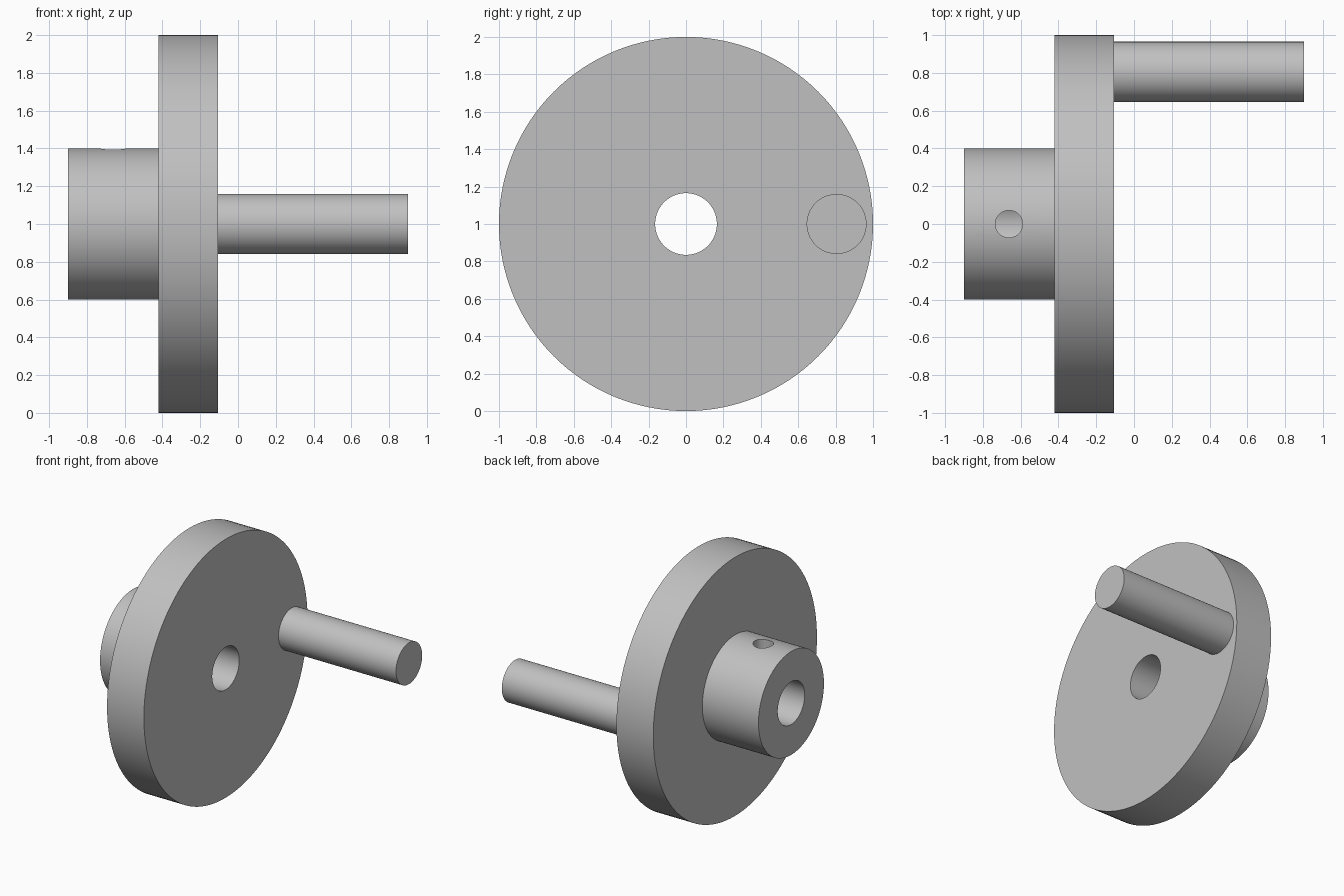
import bpy, bmesh, math
from mathutils import Matrix, Vector

cube = bpy.data.objects.get("Cube")
if cube:
    bpy.data.objects.remove(cube, do_unlink=True)

GREY = (0.53, 0.53, 0.53, 1)
metal = bpy.data.materials.new("grey metal")
metal.use_nodes = True
metal.diffuse_color = GREY
metal.node_tree.nodes["Principled BSDF"].inputs["Base Color"].default_value = GREY

AXIS_Z = 1.0
SIDES = 128


def add_object(name, bm):
    bmesh.ops.recalc_face_normals(bm, faces=bm.faces)
    mesh = bpy.data.meshes.new(name)
    bm.to_mesh(mesh)
    bm.free()
    obj = bpy.data.objects.new(name, mesh)
    bpy.context.collection.objects.link(obj)
    mesh.materials.append(metal)
    return obj


def activate(obj):
    bpy.ops.object.select_all(action='DESELECT')
    obj.select_set(True)
    bpy.context.view_layer.objects.active = obj


def rod(name, radius, start, end, sides):
    """Capped cylinder between two points."""
    start, end = Vector(start), Vector(end)
    axis = end - start
    turn = axis.to_track_quat('Z', 'Y').to_matrix().to_4x4()
    bm = bmesh.new()
    bmesh.ops.create_cone(bm, cap_ends=True, segments=sides, radius1=radius,
                          radius2=radius, depth=axis.length,
                          matrix=Matrix.Translation((start + end) / 2) @ turn)
    return add_object(name, bm)


def lathe(name, profile):
    """Closed (x, radius) profile turned around the x axis."""
    bm = bmesh.new()
    rings = []
    for i in range(SIDES):
        a = math.tau * i / SIDES
        rings.append([bm.verts.new((x, r * math.cos(a), AXIS_Z + r * math.sin(a)))
                      for x, r in profile])
    n = len(profile)
    for i, ring in enumerate(rings):
        after = rings[(i + 1) % SIDES]
        for j in range(n):
            k = (j + 1) % n
            bm.faces.new((ring[j], ring[k], after[k], after[j]))
    return add_object(name, bm)


# Disc and hub with a bore right through
wheel = lathe("crank_disc_and_hub", [
    (-0.9, 0.165), (-0.9, 0.4), (-0.42, 0.4),
    (-0.42, 1.0), (-0.105, 1.0), (-0.105, 0.165)])

# Set screw hole from the top of the hub into the bore
cutter = rod("set_screw_hole_cutter", 0.072, (-0.662, 0, AXIS_Z), (-0.662, 0, 1.6), 48)
cutter.hide_render = True
cut = wheel.modifiers.new("set_screw_hole", 'BOOLEAN')
cut.operation = 'DIFFERENCE'
cut.solver = 'EXACT'
cut.object = cutter
activate(wheel)
bpy.ops.object.modifier_apply(modifier=cut.name)
bpy.data.objects.remove(cutter, do_unlink=True)

# Crank pin standing off the disc face
pin = rod("crank_pin", 0.16, (-0.12, 0.805, AXIS_Z), (0.9, 0.805, AXIS_Z), 96)

for part in (wheel, pin):
    activate(part)
    bpy.ops.object.shade_smooth_by_angle(angle=math.radians(30))
